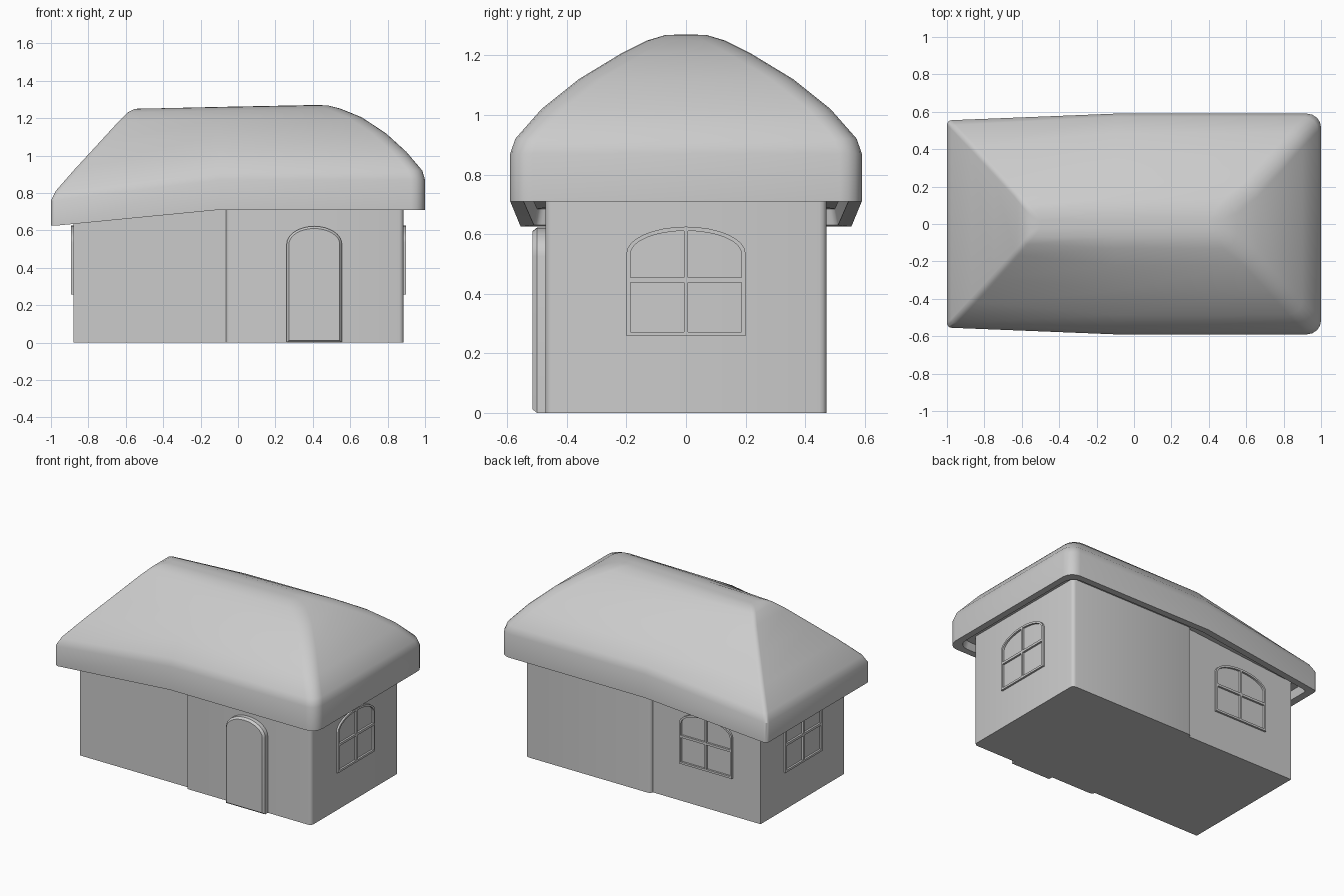
import bpy, bmesh
from math import pi, sin, cos
from mathutils import Matrix

if "Cube" in bpy.data.objects:
    bpy.data.objects.remove(bpy.data.objects["Cube"])


def finish(name, bm, smooth=None):
    bmesh.ops.recalc_face_normals(bm, faces=bm.faces)
    me = bpy.data.meshes.new(name)
    bm.to_mesh(me)
    bm.free()
    ob = bpy.data.objects.new(name, me)
    bpy.context.collection.objects.link(ob)
    if smooth:
        bpy.ops.object.select_all(action='DESELECT')
        ob.select_set(True)
        bpy.context.view_layer.objects.active = ob
        bpy.ops.object.shade_smooth_by_angle(angle=smooth)
    return ob


def add_box(bm, x0, x1, y0, y1, z0, z1):
    m = Matrix.Translation(((x0 + x1) / 2, (y0 + y1) / 2, (z0 + z1) / 2)) @ \
        Matrix.Diagonal((x1 - x0, y1 - y0, z1 - z0, 1))
    return bmesh.ops.create_cube(bm, size=1, matrix=m)['verts']


def arch(w, z0, spring, rise, n=16):
    """Outline of an arched opening as (x, z) points."""
    return [(-w, z0), (w, z0)] + [(w * cos(pi * i / n), spring + rise * sin(pi * i / n))
                                  for i in range(n + 1)]


def bridge(bm, a, b):
    n = len(a)
    for i in range(n):
        bm.faces.new((a[i], a[(i + 1) % n], b[(i + 1) % n], b[i]))


# Walls: a narrow wing and a wider main block with softened corners
bm = bmesh.new()
add_box(bm, -0.88, 0.0, -0.45, 0.45, 0, 0.8)
finish("wing_walls", bm)

bm = bmesh.new()
add_box(bm, -0.065, 0.885, -0.472, 0.472, 0, 0.8)
upright = [e for e in bm.edges if abs(e.verts[0].co.z - e.verts[1].co.z) > 0.5]
bmesh.ops.bevel(bm, geom=upright, offset=0.024, segments=3, profile=0.5, affect='EDGES')
finish("main_walls", bm, 0.6)

# Roof: stacked rounded rings, each (right x, y, z), middle z, (left x, y, z)
LEVELS = [
    ((0.80, 0.40, 0.76), 0.76, (-0.80, 0.38, 0.70)),
    ((0.945, 0.535, 0.76), 0.76, (-0.945, 0.50, 0.685)),
    ((0.955, 0.545, 0.71), 0.71, (-0.955, 0.51, 0.63)),
    ((1.0, 0.59, 0.71), 0.71, (-1.0, 0.555, 0.625)),
    ((1.0, 0.59, 0.87), 0.87, (-1.0, 0.555, 0.76)),
    ((0.985, 0.573, 0.92), 0.92, (-0.975, 0.53, 0.81)),
    ((0.90, 0.485, 1.02), 1.02, (-0.87, 0.42, 0.93)),
    ((0.79, 0.36, 1.12), 1.115, (-0.75, 0.29, 1.06)),
    ((0.66, 0.22, 1.205), 1.197, (-0.64, 0.17, 1.18)),
    ((0.55, 0.13, 1.25), 1.24, (-0.59, 0.11, 1.23)),
    ((0.48, 0.07, 1.268), 1.258, (-0.55, 0.07, 1.25)),
    ((0.42, 0.02, 1.27), 1.26, (-0.50, 0.02, 1.251)),
]


def roof_ring(bm, right, zm, left, seg=4):
    xr, yr, zr = right
    xl, yl, zl = left
    rr, rl = min(0.075, yr * 0.7), min(0.025, yl * 0.5)
    half = []
    for i in range(seg + 1):
        a = pi / 2 * i / seg
        half.append((xr - rr + rr * cos(a), yr - rr + rr * sin(a), zr))
    half.append((-0.1, yr, zm))
    for i in range(seg + 1):
        a = pi / 2 * (1 + i / seg)
        half.append((xl + rl + rl * cos(a), yl - rl + rl * sin(a), zl))
    pts = half + [(x, -y, z) for x, y, z in reversed(half)]
    return [bm.verts.new(p) for p in pts]


bm = bmesh.new()
rings = [roof_ring(bm, *lv) for lv in LEVELS]
for a, b in zip(rings, rings[1:]):
    bridge(bm, a, b)
for ring in (rings[0], rings[-1]):
    n = len(ring)
    for i in range(n // 2 - 1):
        bm.faces.new((ring[i], ring[i + 1], ring[n - 2 - i], ring[n - 1 - i]))
finish("roof", bm, 0.6)

# Door: arched slab with a chamfered front edge
bm = bmesh.new()
loops = []
for y, inset in ((-0.45, 0), (-0.5, 0), (-0.515, 0.012)):
    pts = arch(0.148 - inset, inset, 0.525, 0.097 - inset)
    loops.append([bm.verts.new((0.408 + x, y, z)) for x, z in pts])
bridge(bm, loops[0], loops[1])
bridge(bm, loops[1], loops[2])
bm.faces.new(loops[0])
bm.faces.new(loops[2])
finish("door", bm, 0.5)


# Windows: arched frame with crossed glazing bars, built facing -y then turned
def window(name, x, y, turn):
    bm = bmesh.new()
    d, f = 0.013, 0.014
    outer = arch(0.2, 0.258, 0.535, 0.09)
    inner = arch(0.2 - f, 0.258 + f, 0.535, 0.09 - f)
    lo = [[bm.verts.new((px, yy, pz)) for px, pz in pts]
          for pts, yy in ((outer, 0.01), (outer, -d), (inner, -d), (inner, 0.01))]
    for i in range(4):
        bridge(bm, lo[i], lo[(i + 1) % 4])
    add_box(bm, -0.007, 0.007, -d, 0.01, 0.265, 0.617)
    add_box(bm, -0.193, 0.193, -d, 0.01, 0.438, 0.454)
    bm.transform(Matrix.Translation((x, y, 0)) @ Matrix.Rotation(turn, 4, 'Z'))
    finish(name, bm, 0.5)


window("right_window", 0.885, 0, pi / 2)
window("left_window", -0.88, 0, -pi / 2)
window("back_window", -0.47, 0.45, pi)
